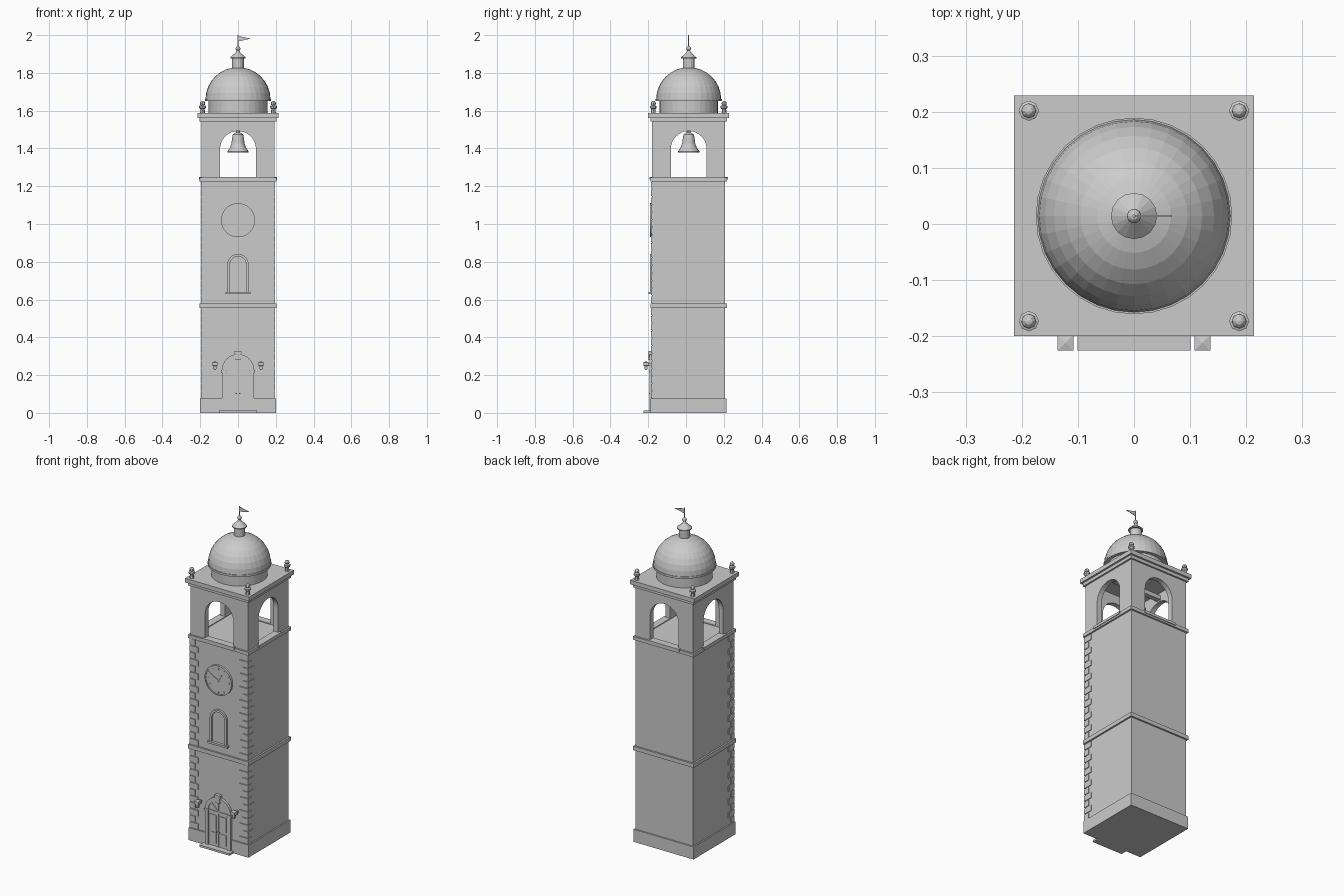
import bpy, bmesh, math
from mathutils import Matrix, Vector

if "Cube" in bpy.data.objects:
    bpy.data.objects.remove(bpy.data.objects["Cube"])

CY = 0.0143          # tower axis in y
H = 0.193            # shaft half width
F = CY - H           # front wall plane

stone = bpy.data.materials.new("grey stone")
stone.diffuse_color = (0.6, 0.6, 0.6, 1)
stone.use_nodes = True
stone.node_tree.nodes["Principled BSDF"].inputs["Base Color"].default_value = stone.diffuse_color


def finish(name, bm):
    bmesh.ops.recalc_face_normals(bm, faces=bm.faces)
    me = bpy.data.meshes.new(name)
    bm.to_mesh(me)
    bm.free()
    me.materials.append(stone)
    ob = bpy.data.objects.new(name, me)
    bpy.context.collection.objects.link(ob)
    return ob


def box(name, x0, x1, y0, y1, z0, z1):
    bm = bmesh.new()
    bmesh.ops.create_cube(bm, size=1)
    for v in bm.verts:
        v.co = ((x0 + x1) / 2 + v.co.x * (x1 - x0),
                (y0 + y1) / 2 + v.co.y * (y1 - y0),
                (z0 + z1) / 2 + v.co.z * (z1 - z0))
    return finish(name, bm)


def slab(name, half, z0, z1):
    return box(name, -half, half, CY - half, CY + half, z0, z1)


def prism(name, pts, y0, y1, turn=0):
    """Extrude an (x, z) outline from y0 to y1, then turn about the tower axis."""
    bm = bmesh.new()
    face = bm.faces.new([bm.verts.new((x, y0, z)) for x, z in pts])
    ext = bmesh.ops.extrude_face_region(bm, geom=[face])["geom"]
    bmesh.ops.translate(bm, vec=(0, y1 - y0, 0),
                        verts=[g for g in ext if isinstance(g, bmesh.types.BMVert)])
    bmesh.ops.rotate(bm, cent=(0, CY, 0), verts=bm.verts,
                     matrix=Matrix.Rotation(math.radians(turn), 3, 'Z'))
    return finish(name, bm)


def lathe(name, prof, segs, x=0, y=CY, offset=0):
    """Revolve an (r, z) profile about a vertical axis."""
    bm = bmesh.new()
    vs = [bm.verts.new((r, 0, z)) for r, z in prof]
    es = [bm.edges.new(p) for p in zip(vs, vs[1:])]
    bmesh.ops.spin(bm, geom=vs + es, cent=(0, 0, 0), axis=(0, 0, 1),
                   angle=math.tau, steps=segs)
    bmesh.ops.remove_doubles(bm, verts=bm.verts, dist=1e-4)
    bmesh.ops.transform(bm, verts=bm.verts, matrix=Matrix.Translation((x, y, 0))
                        @ Matrix.Rotation(offset, 4, 'Z'))
    return finish(name, bm)


def arch(r, base, spring, n=16):
    """Round-headed outline, open at the base, left to right."""
    top = [(-r * math.cos(math.pi * i / n), spring + r * math.sin(math.pi * i / n))
           for i in range(n + 1)]
    return [(-r, base)] + top + [(r, base)]


def arch_band(name, ro, ri, base, spring, y0, y1):
    prism(name, arch(ro, base, spring) + arch(ri, base, spring)[::-1], y0, y1)


def bar(name, cx, cz, ang, r0, r1, w, y0, y1):
    """Thin radial bar on the front, from radius r0 to r1."""
    d = Vector((math.cos(ang), math.sin(ang)))
    n = Vector((-d.y, d.x)) * w / 2
    c = Vector((cx, cz))
    prism(name, [c + d * r0 - n, c + d * r1 - n, c + d * r1 + n, c + d * r0 + n], y0, y1)


def ball(r, z, n=6):
    return [(r * math.sin(math.pi * i / n), z - r * math.cos(math.pi * i / n))
            for i in range(n + 1)]


# Shaft, plinth, string courses
slab("plinth", 0.201, 0, 0.076)
slab("shaft", H, 0.07, 1.245)
slab("lower_string_course", 0.203, 0.556, 0.58)
slab("upper_string_course", 0.203, 1.225, 1.245)

# Corner quoins on the two front corners
for z0, z1, count in ((0.076, 0.556, 12), (0.58, 1.225, 16)):
    step = (z1 - z0) / count
    for i in range(count):
        lx, ly = (0.055, 0.03) if i % 2 == 0 else (0.033, 0.05)
        za = z0 + i * step + 0.003
        for s in (-1, 1):
            xs = sorted((s * (H + 0.004), s * (H - lx)))
            box("quoin", xs[0], xs[1], F - 0.006, F + ly, za, za + step - 0.006)

# Open belfry: four arched walls and sills
T = 0.03
for turn in (0, 90, 180, 270):
    w = H if turn % 180 == 0 else H - T
    outline = [(-w, 1.245)] + arch(0.095, 1.245, 1.397) + [(w, 1.245), (w, 1.55), (-w, 1.55)]
    prism("belfry_wall", outline, F, F + T, turn)
    prism("belfry_sill", [(-0.108, 1.235), (0.108, 1.235), (0.108, 1.25), (-0.108, 1.25)],
          F - 0.014, F + T, turn)

# Bell on its beam
lathe("bell", [(0, 1.485), (0.012, 1.484), (0.027, 1.474), (0.031, 1.455), (0.035, 1.425),
               (0.045, 1.4), (0.056, 1.385), (0.056, 1.379), (0.048, 1.379),
               (0.028, 1.42), (0.022, 1.465), (0, 1.47)], 20)
lathe("bell_hanger", [(0, 1.48), (0.01, 1.48), (0.01, 1.51), (0, 1.51)], 8)
box("bell_beam", -H + T, H - T, CY - 0.015, CY + 0.015, 1.5, 1.525)

# Cornice
slab("cornice_lower", 0.203, 1.543, 1.562)
slab("cornice_upper", 0.2143, 1.562, 1.587)

# Corner finials
for sx in (-1, 1):
    for sy in (-1, 1):
        lathe("finial", [(0, 1.585), (0.013, 1.585), (0.011, 1.608), (0.018, 1.615),
                         (0.018, 1.625), (0.008, 1.629)] + ball(0.0135, 1.638)[2:],
              8, sx * 0.1875, CY + sy * 0.1875)

# Drum, dome, lantern, vane
lathe("drum", [(0, 1.585), (0.155, 1.585), (0.155, 1.655), (0, 1.655)], 32)
lathe("dome_rim", [(0, 1.651), (0.175, 1.651), (0.175, 1.663), (0, 1.663)], 32)
lathe("dome", [(0, 1.66)] + [(0.172 * math.cos(math.pi / 2 * i / 8),
                              1.66 + 0.17 * math.sin(math.pi / 2 * i / 8))
                             for i in range(9)], 32)
lathe("lantern", [(0, 1.815), (0.031, 1.815), (0.031, 1.88), (0, 1.88)], 16)
lathe("lantern_roof", [(0, 1.877), (0.041, 1.877), (0.041, 1.882), (0.012, 1.908),
                       (0.008, 1.92), (0, 1.92)], 16)
lathe("top_ball", ball(0.013, 1.929), 10)
lathe("vane_pole", [(0, 1.93), (0.003, 1.93), (0.003, 2.0), (0, 2.0)], 6)
prism("vane_flag", [(0, 1.967), (0.068, 1.981), (0, 1.996)], CY - 0.0015, CY + 0.0015)

# Door with surround, keystone, panels and fanlight
box("door_step", -0.101, 0.101, -0.2257, F, 0, 0.012)
prism("door", arch(0.066, 0.01, 0.225), F - 0.009, F + 0.01)
arch_band("door_surround", 0.086, 0.064, 0.01, 0.225, F - 0.015, F + 0.01)
prism("keystone", [(-0.013, 0.28), (0.013, 0.28), (0.019, 0.328), (-0.019, 0.328)],
      F - 0.02, F + 0.01)
box("door_transom", -0.065, 0.065, F - 0.013, F, 0.215, 0.226)
box("door_meeting_stile", -0.003, 0.003, F - 0.012, F, 0.012, 0.216)
for s in (-1, 1):
    box("door_impost", s * 0.076 - 0.014, s * 0.076 + 0.014, F - 0.018, F, 0.212, 0.226)
    for z0, z1 in ((0.03, 0.095), (0.11, 0.2)):
        box("door_panel", s * 0.033 - 0.02, s * 0.033 + 0.02, F - 0.012, F, z0, z1)
    box("door_knob", s * 0.009 - 0.003, s * 0.009 + 0.003, F - 0.017, F, 0.099, 0.106)
for a in (45, 90, 135):
    bar("fanlight_bar", 0, 0.225, math.radians(a), 0, 0.066, 0.005, F - 0.012, F)

# Wall lamps either side of the door
for s in (-1, 1):
    x, y, q = s * 0.122, -0.2115, math.sqrt(2)
    lathe("wall_lamp", [(0, 0.226), (0.006 * q, 0.226), (0.009 * q, 0.248), (0.014 * q, 0.25),
                        (0.014 * q, 0.268), (0, 0.272)], 4, x, y, math.pi / 4)
    box("lamp_bracket", x - 0.006, x + 0.006, y, F, 0.25, 0.262)

# Arched window
prism("window_pane", arch(0.046, 0.64, 0.785), F - 0.004, F + 0.01)
arch_band("window_surround", 0.056, 0.043, 0.64, 0.785, F - 0.012, F + 0.01)
box("window_sill", -0.066, 0.066, F - 0.02, F, 0.629, 0.641)

# Clock with rim, hour marks and hands
CZ, R = 1.02, 0.09


def ring(r, n=32):
    return [(r * math.cos(math.tau * i / n), CZ + r * math.sin(math.tau * i / n))
            for i in range(n)]


prism("clock_face", ring(R - 0.004), F - 0.009, F + 0.01)
for flip in (1, -1):
    half = [(R * math.cos(math.pi * i / 16), CZ + flip * R * math.sin(math.pi * i / 16))
            for i in range(17)]
    inner = [(x * 0.92, CZ + (z - CZ) * 0.92) for x, z in half]
    prism("clock_rim", half + inner[::-1], F - 0.013, F + 0.01)
for i in range(12):
    bar("hour_mark", 0, CZ, math.tau * i / 12, 0.066, 0.077, 0.005, F - 0.011, F)
bar("hour_hand", 0, CZ, math.radians(60), -0.008, 0.042, 0.006, F - 0.012, F)
bar("minute_hand", 0, CZ, math.radians(150), -0.01, 0.062, 0.004, F - 0.0125, F)
